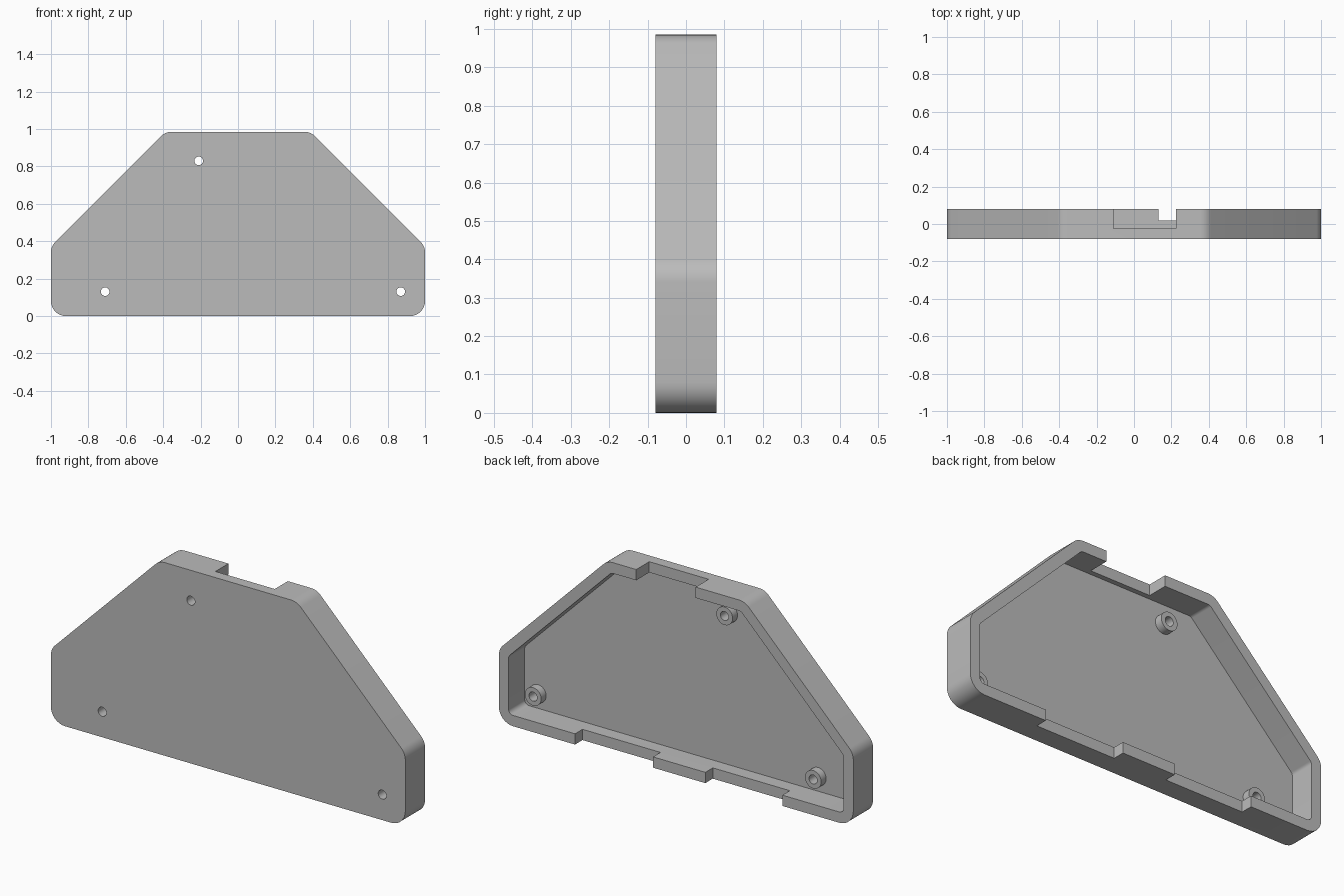
import bpy
import bmesh
import math
from mathutils import Vector

cube = bpy.data.objects.get("Cube")
if cube:
    bpy.data.objects.remove(cube, do_unlink=True)

HEIGHT = 0.985
FRONT, BACK = -0.08, 0.08
FLOOR = -0.05          # inner face of the front panel
WALL = 0.055
RADIUS = 0.08
HOLES = [(-0.21, 0.83), (-0.71, 0.13), (0.87, 0.13)]

grey = bpy.data.materials.new("plain grey")
grey.use_nodes = True
colour = (0.5, 0.5, 0.5, 1)
grey.diffuse_color = colour
grey.node_tree.nodes["Principled BSDF"].inputs["Base Color"].default_value = colour


def outline(inset, radius, steps=8):
    """Rounded hexagon in x, z, moved inwards by inset."""
    shift = inset * math.tan(math.pi / 8)
    half = [(1 - inset, inset), (1 - inset, 0.373 - shift),
            (0.388 - shift, HEIGHT - inset)]
    corners = [Vector(p) for p in half + [(-x, z) for x, z in reversed(half)]]
    points = []
    for i, corner in enumerate(corners):
        a = (corners[i - 1] - corner).normalized()
        b = (corners[(i + 1) % len(corners)] - corner).normalized()
        half_angle = a.angle(b) / 2
        middle = (a + b).normalized()
        centre = corner + middle * (radius / math.sin(half_angle))
        start = corner + a * (radius / math.tan(half_angle)) - centre
        sweep = math.pi - 2 * half_angle
        for k in range(steps + 1):
            t = sweep * k / steps
            turn = Vector((start.x * math.cos(t) - start.y * math.sin(t),
                           start.x * math.sin(t) + start.y * math.cos(t)))
            points.append(centre + turn)
    return points


def circle(x, z, radius, sides=32):
    return [(x + radius * math.cos(math.tau * k / sides),
             z + radius * math.sin(math.tau * k / sides)) for k in range(sides)]


def rectangle(x0, x1, z0, z1):
    return [(x0, z0), (x1, z0), (x1, z1), (x0, z1)]


def prism(name, points, y0, y1):
    """Extrude an x, z profile from y0 to y1."""
    bm = bmesh.new()
    face = bm.faces.new([bm.verts.new((p[0], y0, p[1])) for p in points])
    top = bmesh.ops.extrude_face_region(bm, geom=[face])["geom"]
    moved = [v for v in top if isinstance(v, bmesh.types.BMVert)]
    bmesh.ops.translate(bm, verts=moved, vec=(0, y1 - y0, 0))
    bmesh.ops.recalc_face_normals(bm, faces=bm.faces)
    mesh = bpy.data.meshes.new(name)
    bm.to_mesh(mesh)
    bm.free()
    mesh.materials.append(grey)
    obj = bpy.data.objects.new(name, mesh)
    bpy.context.collection.objects.link(obj)
    return obj


def activate(obj):
    bpy.ops.object.select_all(action="DESELECT")
    obj.select_set(True)
    bpy.context.view_layer.objects.active = obj


def cut(obj, points, y0, y1):
    cutter = prism("cutter", points, y0, y1)
    cutter.hide_render = True
    mod = obj.modifiers.new("cut", "BOOLEAN")
    mod.operation = "DIFFERENCE"
    mod.solver = "EXACT"
    mod.object = cutter
    activate(obj)
    bpy.ops.object.modifier_apply(modifier=mod.name)
    bpy.data.objects.remove(cutter, do_unlink=True)


def smooth(obj):
    activate(obj)
    bpy.ops.object.shade_smooth_by_angle(angle=math.radians(30))


# Open tray: front panel with a rim
shell = prism("case_shell", outline(0, RADIUS), FRONT, BACK)
cut(shell, outline(WALL, RADIUS - WALL), FLOOR, BACK + 0.1)

# Connector opening in the top wall
cut(shell, rectangle(-0.11, 0.225, HEIGHT - 0.15, HEIGHT + 0.1), -0.025, BACK + 0.1)

# Two shallow openings in the bottom wall
for x0, x1 in [(0.13, 0.57), (-0.6, -0.165)]:
    cut(shell, rectangle(x0, x1, -0.1, 0.15), 0.02, BACK + 0.1)

# Screw holes through the panel
for x, z in HOLES:
    cut(shell, circle(x, z, 0.023), FRONT - 0.1, BACK + 0.1)
smooth(shell)

# Hollow screw bosses behind the panel
for i, (x, z) in enumerate(HOLES):
    boss = prism(f"screw_boss_{i + 1}", circle(x, z, 0.046), FLOOR, -0.01)
    cut(boss, circle(x, z, 0.023), FLOOR - 0.1, BACK)
    smooth(boss)
